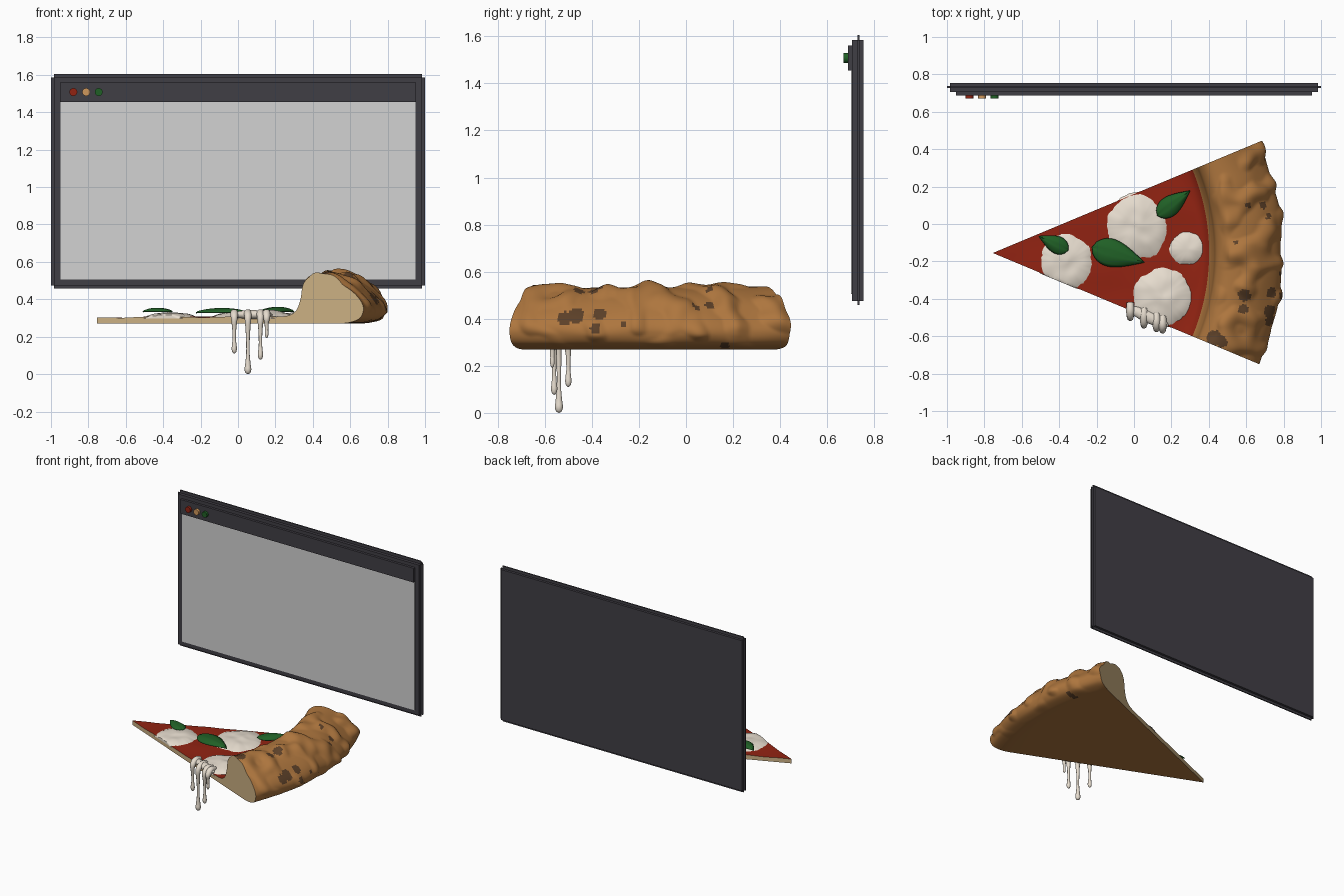
import bpy, bmesh, math
from mathutils import Vector, noise

if "Cube" in bpy.data.objects:
    bpy.data.objects.remove(bpy.data.objects["Cube"])


def material(name, *rgb):
    col = [((c / 255 + 0.055) / 1.055) ** 2.4 for c in rgb] + [1]
    m = bpy.data.materials.new(name)
    m.use_nodes = True
    m.diffuse_color = col
    m.node_tree.nodes["Principled BSDF"].inputs["Base Color"].default_value = col
    return m


CRUST = material("baked crust", 174, 118, 62)
DOUGH = material("dough", 205, 177, 132)
SAUCE = material("tomato red", 146, 35, 18)
CHEESE = material("cheese white", 230, 220, 206)
BASIL = material("basil green", 32, 96, 38)
CHAR = material("charred brown", 92, 64, 40)
FRAME = material("frame charcoal", 64, 62, 69)
SCREEN = material("screen grey", 210, 210, 210)
AMBER = material("amber", 208, 152, 92)


def smooth(ob):
    bpy.ops.object.select_all(action="DESELECT")
    ob.select_set(True)
    bpy.context.view_layer.objects.active = ob
    bpy.ops.object.shade_smooth_by_angle(angle=math.radians(40))


def finish(name, bm, *mats, soft=True):
    bmesh.ops.remove_doubles(bm, verts=bm.verts, dist=1e-5)
    bmesh.ops.recalc_face_normals(bm, faces=bm.faces)
    me = bpy.data.meshes.new(name)
    bm.to_mesh(me)
    bm.free()
    for m in mats:
        me.materials.append(m)
    ob = bpy.data.objects.new(name, me)
    bpy.context.collection.objects.link(ob)
    if soft:
        smooth(ob)
    return ob


def box(name, mat, x, y0, y1, z0, z1):
    bm = bmesh.new()
    bmesh.ops.create_cube(bm, size=1)
    for v in bm.verts:
        v.co = (v.co.x * 2 * x, y0 + (v.co.y + .5) * (y1 - y0), z0 + (v.co.z + .5) * (z1 - z0))
    return finish(name, bm, mat, soft=False)


def spline(pts, n=6):
    """Smooth curve through the points (any dimension)."""
    pts = [Vector(p) for p in pts]
    pts = [pts[0]] + pts + [pts[-1]]
    out = []
    for a, b, c, d in zip(pts, pts[1:], pts[2:], pts[3:]):
        for i in range(n):
            t = i / n
            out.append(b + (c - a) * t / 2 + (2 * a - 5 * b + 4 * c - d) * t * t / 2
                       + (3 * b - a - 3 * c + d) * t ** 3 / 2)
    return out + [pts[-1]]


def quads(bm, rows, closed=False):
    for a, b in zip(rows, rows[1:]):
        for i in range(len(a) - (0 if closed else 1)):
            j = (i + 1) % len(a)
            bm.faces.new((a[i], a[j], b[j], b[i]))


# Window panel
box("window_body", FRAME, .985, .706, .755, .475, 1.585)
box("window_side_rim", FRAME, 1.0, .728, .737, .475, 1.585)
box("window_top_rim", FRAME, .985, .728, .737, .458, 1.605)
box("window_screen", SCREEN, .95, .702, .708, .505, 1.455)
box("window_header", FRAME, .953, .688, .708, 1.455, 1.56)
for label, x, mat in (("red", -.88, SAUCE), ("amber", -.812, AMBER), ("green", -.745, BASIL)):
    bm = bmesh.new()
    bmesh.ops.create_cone(bm, cap_ends=True, segments=20, radius1=.021, radius2=.021, depth=.02)
    for v in bm.verts:
        v.co = (x + v.co.x, .68 + v.co.z, 1.508 + v.co.y)
    finish(label + "_button", bm, mat)

# Slice: a radial profile swept around the tip
TIP_X, TIP_Y, HALF = -.755, -.155, math.radians(22.65)
profile = spline([(0, .302), (.3, .304), (.6, .306), (.9, .306), (1.08, .308), (1.15, .335),
                  (1.18, .40), (1.195, .48), (1.235, .522), (1.29, .53), (1.36, .515),
                  (1.45, .47), (1.52, .405), (1.545, .35), (1.525, .30), (1.47, .277),
                  (1.41, .27)], 7)
profile += [Vector((r, .27)) for r in (1.2, .8, .4, 0)]
STEPS = 110
bm = bmesh.new()
rows = []
for s in range(STEPS + 1):
    a = HALF * (2 * s / STEPS - 1)
    row = []
    for r, z in profile:
        p = Vector((TIP_X + r * math.cos(a), TIP_Y + r * math.sin(a), z))
        weight = min(1, max(0, (r - 1.2) / .08)) * min(1, max(0, (z - .275) / .06))
        bump = weight * (max(0, noise.noise(p * 9)) * .045 + noise.noise(p * 5) * .015)
        out = Vector((r - 1.37, z - .38)).normalized()
        p += bump * Vector((out.x * math.cos(a), out.x * math.sin(a), out.y))
        if .1 < r < 1.1 and z > .28:
            p.z += .006 * noise.noise(p * 6)
        row.append(bm.verts.new(p))
    rows.append(row)
quads(bm, rows)
caps = [bm.faces.new(rows[0]), bm.faces.new(rows[-1])]

# Colour the slice: sauce on top, dough on the cuts, charred spots on the rim
top_spots = [(.61, .10, .014), (.69, .10, .02), (.72, .04, .015), (.545, -.10, .013),
             (.59, -.38, .034), (.585, -.455, .028), (.43, -.61, .042), (.47, -.63, .03)]
side_spots = [(-.515, .40, .03), (-.465, .412, .032), (-.365, .42, .026), (-.385, .36, .022),
              (-.265, .375, .012), (.03, .50, .016), (.165, .28, .02)]
bm.normal_update()
for f in bm.faces:
    c = f.calc_center_median()
    r = math.hypot(c.x - TIP_X, c.y - TIP_Y)
    if f in caps:
        f.material_index = 1
    elif r < 1.155 and c.z > .28:
        f.material_index = 2
    elif r > 1.2 and c.z > .274:
        on_top = c.z > .47 or r < 1.4
        spots = top_spots if c.z > .44 else side_spots
        u, w = (c.x, c.y) if c.z > .44 else (c.y, c.z)
        if any(math.hypot(u - p, w - q) < k for p, q, k in spots):
            f.material_index = 3
finish("pizza_slice", bm, CRUST, DOUGH, SAUCE, CHAR)


def cut_y(x):
    return TIP_Y - math.tan(HALF) * (x - TIP_X)


# Melted cheese patches
def cheese(name, x, y, rx, ry, h):
    bm = bmesh.new()
    rings, segs = 12, 72
    rows = []
    for i in range(rings + 1):
        t = i / rings
        row = []
        for j in range(segs):
            a = 2 * math.pi * j / segs
            d = Vector((math.cos(a), math.sin(a), 0))
            wob = 1 + t * (.10 * noise.noise(d * 1.6 + Vector((x * 9, y * 9, 0)))
                           + .05 * noise.noise(d * 7 + Vector((x, y, 3))))
            px, py = x + rx * t * wob * d.x, y + ry * t * wob * d.y
            pz = .298 + h * (1 - t ** 3) + .012 * (1 - t) * noise.noise(Vector((px, py, 0)) * 14)
            row.append(bm.verts.new((px, max(py, cut_y(px) - .004), pz)))
        rows.append(row)
    quads(bm, rows, closed=True)
    finish(name, bm, CHEESE)


cheese("cheese_middle", .02, -.02, .175, .18, .034)
cheese("cheese_tip", -.36, -.205, .15, .158, .03)
cheese("cheese_front", .15, -.39, .17, .165, .04)
cheese("cheese_small", .29, -.132, .11, .095, .03)

# Cheese lip over the cut edge and hanging drips
bm = bmesh.new()
bmesh.ops.create_uvsphere(bm, u_segments=28, v_segments=16, radius=1)
for v in bm.verts:
    u = v.co.x * .11
    v.co = (.075 + u, cut_y(.075 + u) + .005 + .035 * v.co.y, .318 + .024 * v.co.z)
finish("cheese_lip", bm, CHEESE)


def drip(name, x, y, end, k):
    e, drop = cut_y(x), .3 - end
    path = spline([(x, e + .04, .318, .02), (x, e - .005, .325, .022), (x, y, .30, .018),
                   (x, y, .30 - drop * .3, .011), (x, y, .30 - drop * .6, .009),
                   (x, y, end + .055, k * .8), (x, y, end + .025, k),
                   (x, y, end + .007, k * .7), (x, y, end, .001)], 5)
    cu = bpy.data.curves.new(name, "CURVE")
    cu.dimensions, cu.bevel_depth, cu.bevel_resolution, cu.use_fill_caps = "3D", 1, 3, True
    sp = cu.splines.new("POLY")
    sp.points.add(len(path) - 1)
    for pt, p in zip(sp.points, path):
        pt.co, pt.radius = (p[0], p[1], p[2], 1), p[3]
    cu.materials.append(CHEESE)
    ob = bpy.data.objects.new(name, cu)
    bpy.context.collection.objects.link(ob)
    bpy.ops.object.select_all(action="DESELECT")
    ob.select_set(True)
    bpy.context.view_layer.objects.active = ob
    bpy.ops.object.convert(target="MESH")
    smooth(bpy.context.object)


drip("drip_left", -.02, -.50, .11, .014)
drip("drip_long", .053, -.54, .0, .018)
drip("drip_right", .12, -.56, .077, .014)
drip("drip_short", .153, -.568, .192, .010)


# Basil leaves: rounded base, pointed tip, domed across
def leaf(name, base, tip, half, z, h):
    b, t = Vector(base), Vector(tip)
    side = (t - b).orthogonal().normalized()
    bm = bmesh.new()
    rows = []
    for i in range(19):
        u = i / 18
        w = half * math.sin(math.pi * u ** .65)
        row = []
        for j in range(11):
            v = j / 5 - 1
            p = b.lerp(t, u) + side * w * v
            lift = h * (1 - v * v) * math.sin(math.pi * u) ** .6 - .004 * (1 - abs(v)) ** 4
            row.append(bm.verts.new((p.x, p.y, z + lift)))
        rows.append(row)
    quads(bm, rows)
    ob = finish(name, bm, BASIL)
    mod = ob.modifiers.new("thickness", "SOLIDIFY")
    mod.thickness, mod.offset = .004, 0


leaf("basil_tip", (-.352, -.14), (-.51, -.065), .046, .333, .022)
leaf("basil_middle", (-.225, -.125), (.055, -.205), .074, .328, .026)
leaf("basil_back", (.125, .045), (.30, .178), .053, .334, .026)
